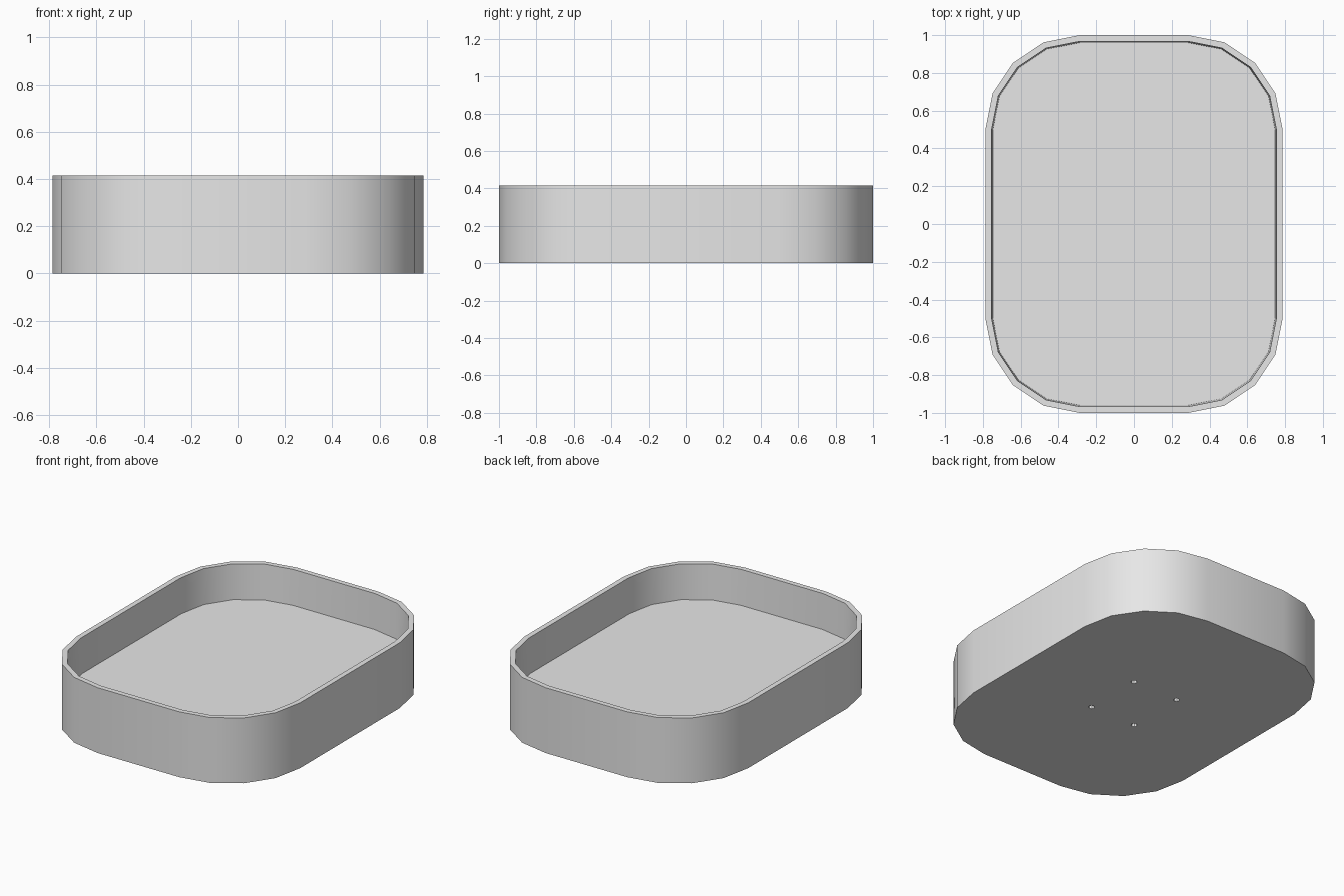
import bpy, bmesh, math
from mathutils import Matrix

if "Cube" in bpy.data.objects:
    bpy.data.objects.remove(bpy.data.objects["Cube"], do_unlink=True)

HALF_X, HALF_Y, RADIUS, HEIGHT, FLOOR = 0.787, 1.0, 0.5, 0.415, 0.19
SEGMENTS = 4

grey = bpy.data.materials.new("light grey")
grey.use_nodes = True
grey.diffuse_color = (0.8, 0.8, 0.8, 1)
grey.node_tree.nodes["Principled BSDF"].inputs["Base Color"].default_value = (0.8, 0.8, 0.8, 1)


def outline(inset):
    """Rounded rectangle, counter-clockwise, moved inwards by inset."""
    points = []
    for quarter, (sx, sy) in enumerate([(1, 1), (-1, 1), (-1, -1), (1, -1)]):
        for i in range(SEGMENTS + 1):
            a = math.pi / 2 * (quarter + i / SEGMENTS)
            r = RADIUS - inset
            points.append((sx * (HALF_X - RADIUS) + r * math.cos(a),
                           sy * (HALF_Y - RADIUS) + r * math.sin(a)))
    return points


def make_object(name, bm):
    bmesh.ops.recalc_face_normals(bm, faces=bm.faces)
    mesh = bpy.data.meshes.new(name)
    bm.to_mesh(mesh)
    bm.free()
    mesh.materials.append(grey)
    obj = bpy.data.objects.new(name, mesh)
    bpy.context.collection.objects.link(obj)
    return obj


# Tray: outer wall, rim, inner wall and raised floor as stacked rings
bm = bmesh.new()
rings = [[bm.verts.new((x, y, z)) for x, y in outline(inset)]
         for inset, z in [(0, 0), (0, HEIGHT), (0.033, HEIGHT), (0.04, FLOOR)]]
for low, high in zip(rings, rings[1:]):
    for i in range(len(low)):
        j = (i + 1) % len(low)
        bm.faces.new((low[i], low[j], high[j], high[i]))
bm.faces.new(rings[0])
bm.faces.new(rings[-1])
tray = make_object("tray", bm)

# Four small blind screw holes in the underside
bm = bmesh.new()
for sx in (-1, 1):
    for sy in (-1, 1):
        bmesh.ops.create_cone(bm, cap_ends=True, segments=8, radius1=0.018, radius2=0.018,
                              depth=0.2, matrix=Matrix.Translation((sx * 0.16, sy * 0.19, 0)))
cutter = make_object("hole_cutter", bm)
cutter.hide_render = True

cut = tray.modifiers.new("screw_holes", "BOOLEAN")
cut.operation = "DIFFERENCE"
cut.solver = "EXACT"
cut.object = cutter
bpy.ops.object.select_all(action="DESELECT")
tray.select_set(True)
bpy.context.view_layer.objects.active = tray
bpy.ops.object.modifier_apply(modifier=cut.name)
bpy.data.objects.remove(cutter, do_unlink=True)

# Smooth round corners, sharp rim and floor edges
bpy.ops.object.shade_smooth_by_angle(angle=math.radians(35))
